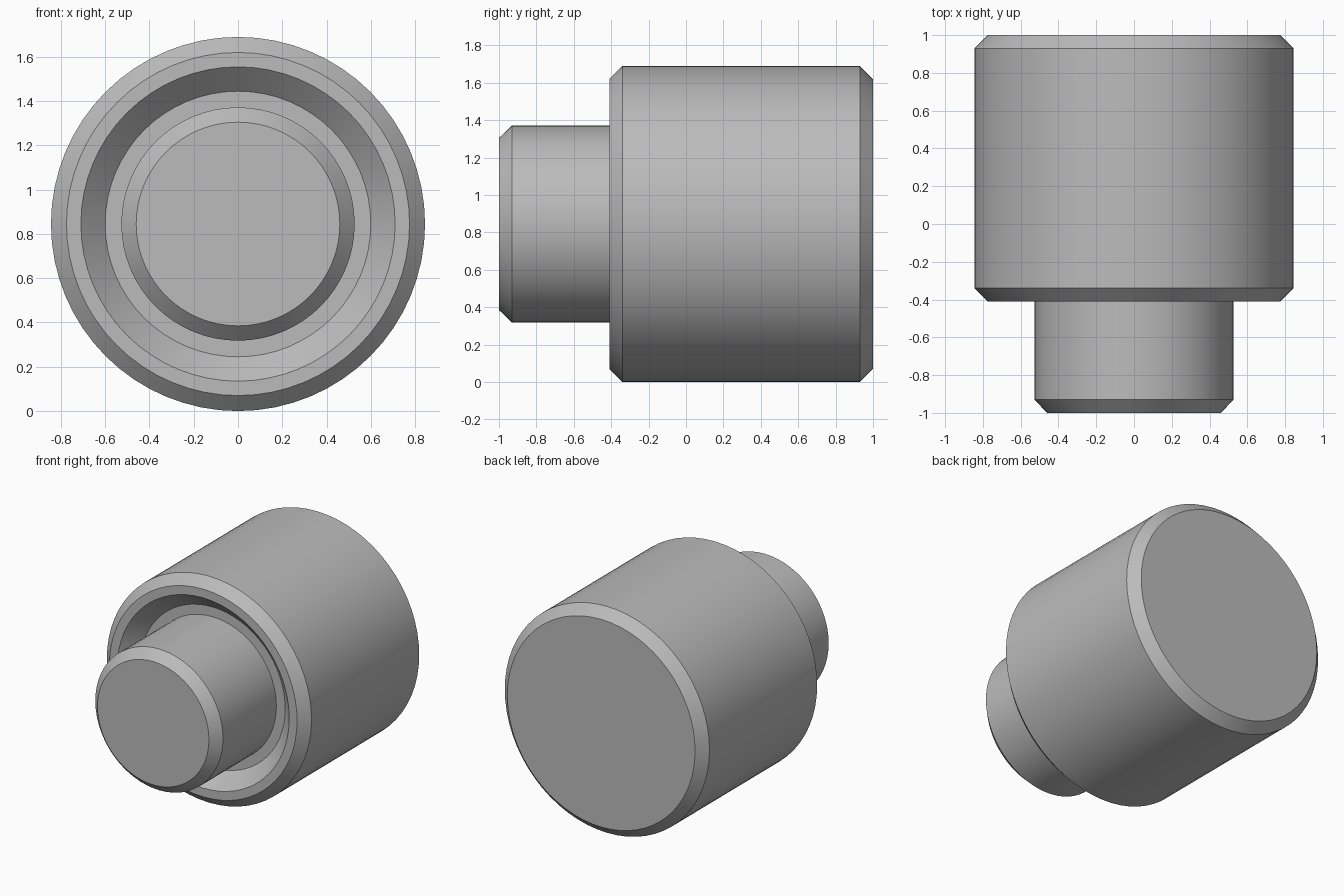
import bpy
import bmesh
import math
from mathutils import Vector, Matrix

cube = bpy.data.objects.get("Cube")
if cube:
    bpy.data.objects.remove(cube, do_unlink=True)

SEGMENTS = 64
AXIS_Z = 0.845

grey = bpy.data.materials.new("mid grey")
grey.use_nodes = True
colour = (0.5, 0.5, 0.5, 1)
grey.diffuse_color = colour
grey.node_tree.nodes["Principled BSDF"].inputs["Base Color"].default_value = colour


def lathe(name, profile):
    """Spin (radius, y) points about the horizontal axis."""
    bm = bmesh.new()
    verts = [bm.verts.new((r, y, 0)) for r, y in profile]
    edges = [bm.edges.new(pair) for pair in zip(verts, verts[1:])]
    bmesh.ops.spin(bm, geom=verts + edges, cent=(0, 0, 0), axis=(0, 1, 0),
                   angle=math.tau, steps=SEGMENTS, use_duplicate=False)
    bmesh.ops.remove_doubles(bm, verts=bm.verts, dist=0.0005)
    # Close the open end rings with flat caps
    rim = [e for e in bm.edges if e.is_boundary]
    bmesh.ops.holes_fill(bm, edges=rim, sides=0)
    bmesh.ops.recalc_face_normals(bm, faces=bm.faces)
    bmesh.ops.translate(bm, verts=bm.verts, vec=(0, 0, AXIS_Z))
    mesh = bpy.data.meshes.new(name)
    bm.to_mesh(mesh)
    bm.free()
    mesh.materials.append(grey)
    obj = bpy.data.objects.new(name, mesh)
    bpy.context.collection.objects.link(obj)
    bpy.ops.object.select_all(action="DESELECT")
    obj.select_set(True)
    bpy.context.view_layer.objects.active = obj
    bpy.ops.object.shade_smooth_by_angle(angle=math.radians(30))
    return obj


# Chamfered body with the sloped recess, and the shaft rising from its floor
lathe("body_and_shaft", [
    (0.775, 1.0), (0.845, 0.93),
    (0.845, -0.34), (0.775, -0.41),
    (0.71, -0.41), (0.60, -0.30),
    (0.527, -0.30), (0.527, -0.93),
    (0.46, -1.0),
])
